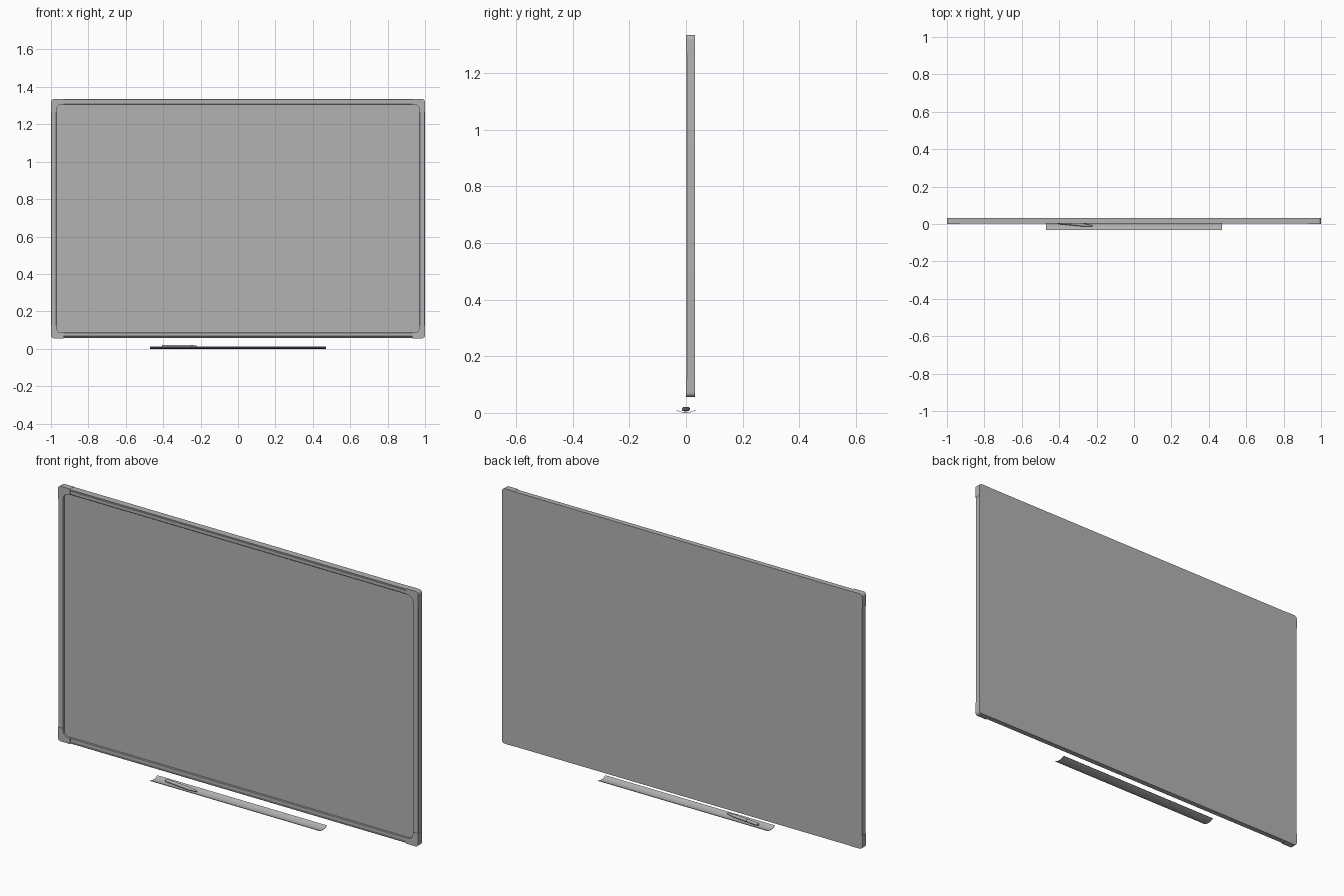
import bpy, bmesh, math
from mathutils import Vector, Matrix

cube = bpy.data.objects.get("Cube")
if cube:
    bpy.data.objects.remove(cube, do_unlink=True)

grey = bpy.data.materials.new("plain grey")
grey.use_nodes = True
grey.diffuse_color = (0.45, 0.45, 0.45, 1)
grey.node_tree.nodes["Principled BSDF"].inputs["Base Color"].default_value = (0.45, 0.45, 0.45, 1)

W, BOTTOM, TOP = 1.0, 0.056, 1.335
BORDER, ARM, BACK = 0.03, 0.068, 0.031
MID = (BOTTOM + TOP) / 2
HALF = (TOP - BOTTOM) / 2


def extrude(name, points, vector, smooth=False):
    """Make a solid by sweeping a flat outline along a vector."""
    bm = bmesh.new()
    face = bm.faces.new([bm.verts.new(p) for p in points])
    swept = bmesh.ops.extrude_face_region(bm, geom=[face])["geom"]
    bmesh.ops.translate(bm, vec=vector, verts=[v for v in swept if isinstance(v, bmesh.types.BMVert)])
    bmesh.ops.recalc_face_normals(bm, faces=bm.faces)
    return finish(name, bm, smooth)


def finish(name, bm, smooth=False):
    mesh = bpy.data.meshes.new(name)
    bm.to_mesh(mesh)
    bm.free()
    mesh.materials.append(grey)
    obj = bpy.data.objects.new(name, mesh)
    bpy.context.collection.objects.link(obj)
    if smooth:
        bpy.ops.object.select_all(action="DESELECT")
        obj.select_set(True)
        bpy.context.view_layer.objects.active = obj
        bpy.ops.object.shade_smooth_by_angle(angle=math.radians(35))
    return obj


def arc(cx, cz, r, start, end, steps=8):
    angles = [math.radians(start + (end - start) * i / steps) for i in range(steps + 1)]
    return [(cx + r * math.cos(a), cz + r * math.sin(a)) for a in angles]


# Writing surface with its flat back
R = 0.016
outline = []
for sx, sz, a in ((1, 1, 0), (-1, 1, 90), (-1, -1, 180), (1, -1, 270)):
    outline += arc(sx * (W - R - 0.001), MID + sz * (HALF - R - 0.001), R, a, a + 90)
extrude("writing_board", [(x, 0.009, z) for x, z in outline], Vector((0, BACK - 0.009, 0)), True)

# Rail profiles: distance in from the outer edge, depth
grooved = [(0.001, BACK - 0.001), (0.001, 0.005), (0.003, 0.002), (0.007, 0.002),
           (0.008, 0.005), (0.010, 0.005), (0.011, 0.002), (0.027, 0.002),
           (BORDER, 0.005), (BORDER, BACK - 0.001)]
plain = [(0.001, BACK - 0.001), (0.001, 0.004), (0.003, 0.002), (0.027, 0.002),
         (BORDER, 0.005), (BORDER, BACK - 0.001)]
for side, s in (("top", 1), ("bottom", -1)):
    extrude(side + "_rail", [(ARM - W, y, MID + s * (HALF - u)) for u, y in grooved],
            Vector((2 * (W - ARM), 0, 0)))
for side, s in (("left", 1), ("right", -1)):
    extrude(side + "_rail", [(s * (W - u), y, BOTTOM + ARM) for u, y in plain],
            Vector((0, 0, 2 * (HALF - ARM))))

# Corner caps, one rounded L mirrored to all four corners
r_in = 0.026
cap = arc(W - R, HALF - R, R, 0, 90)
cap += [(W - ARM, HALF), (W - ARM, HALF - BORDER)]
cap += arc(W - BORDER - r_in, HALF - BORDER - r_in, r_in, 90, 0)
cap += [(W - BORDER, HALF - ARM), (W, HALF - ARM)]
for vside, sz in (("top", 1), ("bottom", -1)):
    for hside, sx in (("left", 1), ("right", -1)):
        obj = extrude(f"{vside}_{hside}_corner", [(sx * x, 0, MID + sz * z) for x, z in cap],
                      Vector((0, BACK, 0)), True)

# Pen tray: thin shallow trough
n = 12
ys = [-0.033 + 0.066 * i / n for i in range(n + 1)]
trough = [(y, 0.009 * (y / 0.033) ** 2) for y in ys]
section = trough + [(y, z + 0.002) for y, z in reversed(trough)]
extrude("pen_tray", [(-0.47, y, z) for y, z in section], Vector((0.94, 0, 0)), True)

# Marker pen: turned profile lying at a slight angle in the tray
profile = [(0, 0.0055), (0.003, 0.0075), (0.06, 0.0075), (0.061, 0.0068), (0.064, 0.0068),
           (0.065, 0.0078), (0.145, 0.0078), (0.150, 0.0065), (0.178, 0.0045), (0.184, 0.003)]
bm = bmesh.new()
sides = 20
rings = []
for x, r in profile:
    rings.append([bm.verts.new((x, r * math.cos(math.tau * i / sides), r * math.sin(math.tau * i / sides)))
                  for i in range(sides)])
for a, b in zip(rings, rings[1:]):
    for i in range(sides):
        j = (i + 1) % sides
        bm.faces.new((a[i], a[j], b[j], b[i]))
bm.faces.new(rings[0])
bm.faces.new(rings[-1])
bmesh.ops.recalc_face_normals(bm, faces=bm.faces)
turn = Matrix.Rotation(math.radians(-5.5), 4, "Z")
bm.transform(Matrix.Translation((-0.405, 0.007, 0.0135)) @ turn)
finish("marker_pen", bm, True)
